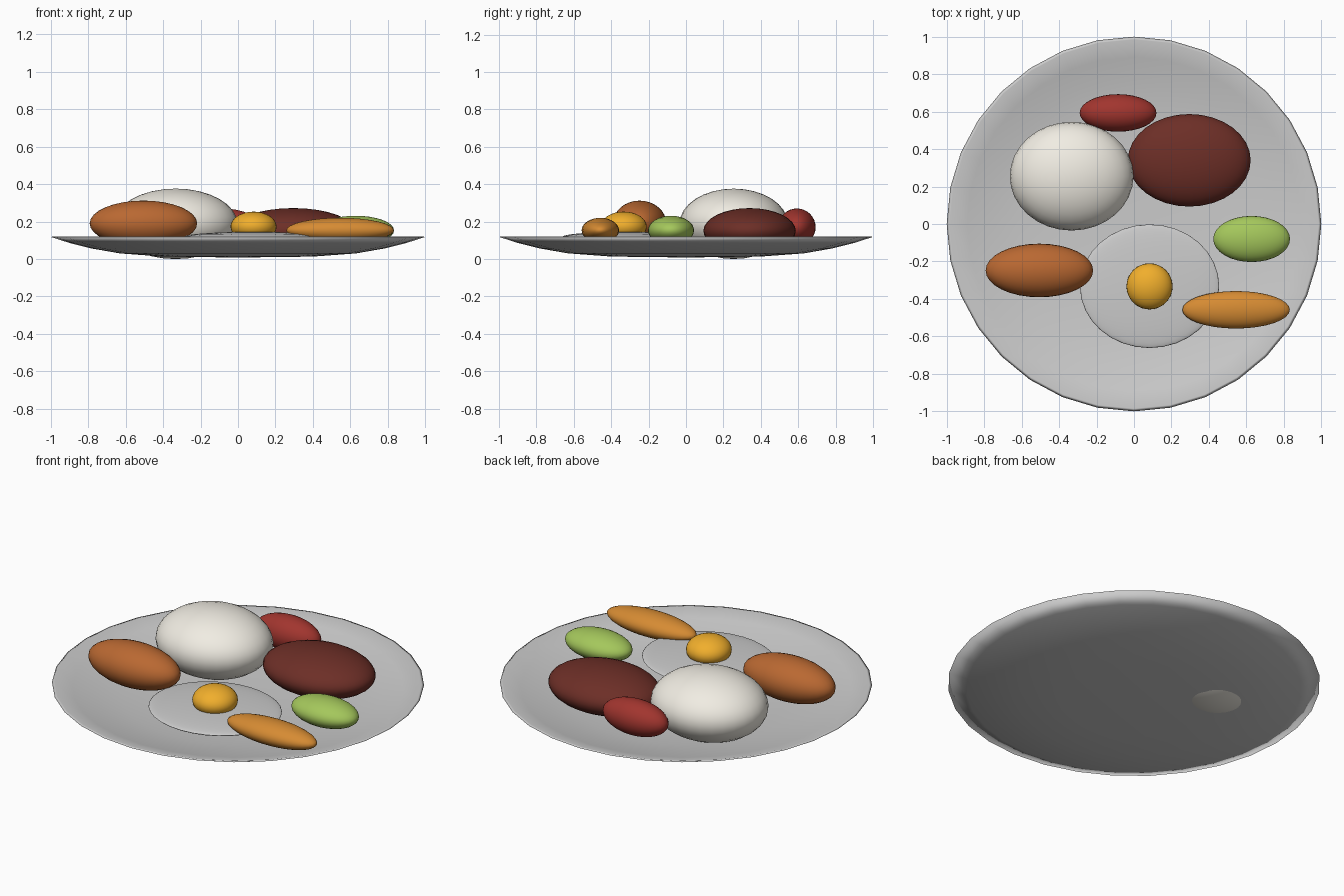
import bpy, bmesh, math

if "Cube" in bpy.data.objects:
    bpy.data.objects.remove(bpy.data.objects["Cube"])


def finish(obj, rgb=None):
    for p in obj.data.polygons:
        p.use_smooth = True
    if rgb:
        mat = bpy.data.materials.new(obj.name + "_colour")
        lin = [(c / 255) ** 2.2 for c in rgb]
        mat.diffuse_color = (*lin, 1)
        mat.use_nodes = True
        mat.node_tree.nodes["Principled BSDF"].inputs["Base Color"].default_value = mat.diffuse_color
        obj.data.materials.append(mat)


def lathe(name, profile, sides):
    """Spin a closed (radius, z) profile around z; radius 0 gives a pole."""
    bm = bmesh.new()
    rings = []
    for r, z in profile:
        n = sides if r > 0 else 1
        rings.append([bm.verts.new((r * math.cos(2 * math.pi * i / sides),
                                    r * math.sin(2 * math.pi * i / sides), z))
                      for i in range(n)])
    for a, b in zip(rings, rings[1:]):
        for i in range(sides):
            j = (i + 1) % sides
            quad = [a[i % len(a)], a[j % len(a)], b[j % len(b)], b[i % len(b)]]
            bm.faces.new(list(dict.fromkeys(quad)))
    bmesh.ops.recalc_face_normals(bm, faces=bm.faces)
    mesh = bpy.data.meshes.new(name)
    bm.to_mesh(mesh)
    bm.free()
    obj = bpy.data.objects.new(name, mesh)
    bpy.context.collection.objects.link(obj)
    return obj


def mound(name, centre, radii, rgb=None):
    bpy.ops.mesh.primitive_uv_sphere_add(segments=32, ring_count=16, location=centre)
    obj = bpy.context.object
    obj.name = name
    obj.scale = radii
    finish(obj, rgb)


# Shallow plate: underside out to the rim, then back along the inside
plate = lathe("plate", [(0, 0.008), (0.4, 0.013), (0.63, 0.03), (0.78, 0.056),
                        (0.9, 0.086), (1.0, 0.118), (0.985, 0.12), (0.89, 0.095),
                        (0.77, 0.067), (0.62, 0.042), (0.4, 0.025), (0, 0.02)], 32)
finish(plate)

# Food portions, each a squashed ball
mound("rice", (-0.333, 0.255, 0.188), (0.33, 0.29, 0.188), (240, 236, 226))
mound("beans", (0.295, 0.34, 0.15), (0.328, 0.247, 0.122), (108, 50, 43))
mound("ground_meat", (-0.505, -0.248, 0.19), (0.287, 0.143, 0.122), (184, 104, 53))
mound("egg_white", (0.083, -0.332, 0.118), (0.372, 0.33, 0.027))
mound("egg_yolk", (0.083, -0.333, 0.173), (0.123, 0.123, 0.08), (240, 173, 48))
mound("plantain", (0.545, -0.458, 0.153), (0.287, 0.1, 0.067), (213, 138, 54))
mound("avocado", (0.628, -0.08, 0.153), (0.205, 0.123, 0.078), (163, 198, 92))
mound("sausage", (-0.085, 0.593, 0.17), (0.205, 0.1, 0.1), (160, 56, 50))
